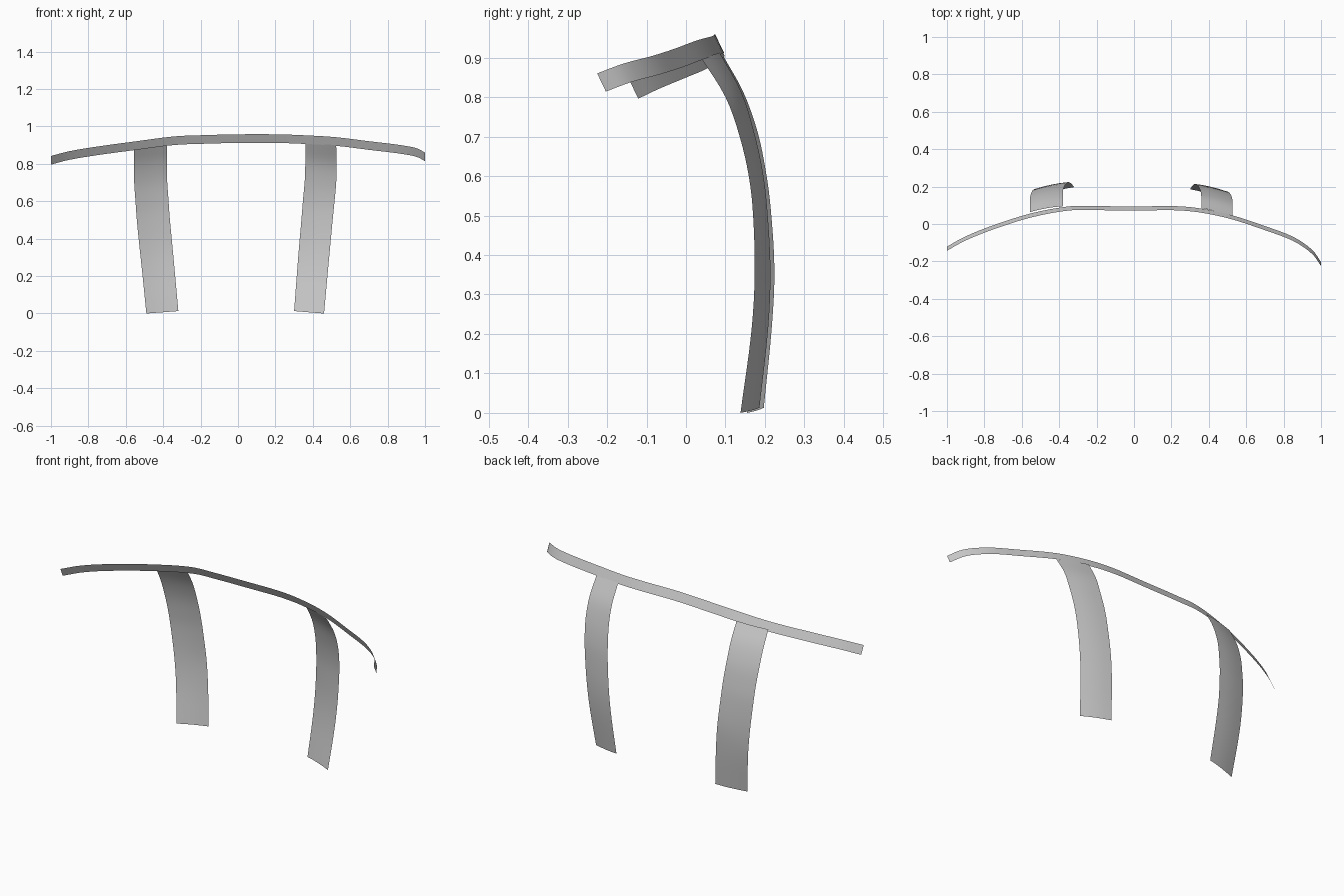
import bpy, bmesh
from mathutils import Vector

grey = bpy.data.materials.new("soft grey")
grey.diffuse_color = (0.6, 0.6, 0.6, 1)


def spline(pts, steps=4):
    """Smooth curve through the given points (Catmull-Rom)."""
    p = [Vector(q) for q in pts]
    p = [2 * p[0] - p[1]] + p + [2 * p[-1] - p[-2]]
    out = []
    for i in range(1, len(p) - 2):
        a, b, c, d = p[i - 1:i + 3]
        for s in range(steps):
            t = s / steps
            out.append(0.5 * (2 * b + (c - a) * t + (2 * a - 5 * b + 4 * c - d) * t * t
                              + (3 * b - a - 3 * c + d) * t ** 3))
    return out + [p[-2]]


def ribbon(name, edge_a, edge_b, bulge=0.0, across=4):
    """Thin open strip between two edge curves, slightly bowed towards +y."""
    bm = bmesh.new()
    rows = []
    for a, b in zip(spline(edge_a), spline(edge_b)):
        row = []
        for j in range(across + 1):
            t = j / across
            co = a.lerp(b, t)
            co.y += bulge * 4 * t * (1 - t)
            row.append(bm.verts.new(co))
        rows.append(row)
    for r, s in zip(rows, rows[1:]):
        for j in range(across):
            bm.faces.new((r[j], r[j + 1], s[j + 1], s[j]))
    me = bpy.data.meshes.new(name)
    bm.to_mesh(me)
    bm.free()
    me.materials.append(grey)
    for f in me.polygons:
        f.use_smooth = True
    ob = bpy.data.objects.new(name, me)
    bpy.context.collection.objects.link(ob)
    return ob


# Long bowed top band: top edge, bottom edge sits lower and further back
top = [(-1, -0.143, 0.842), (-0.9, -0.088, 0.868), (-0.75, -0.028, 0.893),
       (-0.55, 0.035, 0.920), (-0.35, 0.072, 0.946), (-0.2, 0.074, 0.953),
       (0, 0.071, 0.958), (0.2, 0.074, 0.958), (0.35, 0.062, 0.953),
       (0.52, 0.026, 0.943), (0.7, -0.033, 0.921), (0.85, -0.09, 0.903),
       (0.95, -0.158, 0.885), (1, -0.225, 0.860)]
bottom = [(x, y + 0.022, z - 0.046) for x, y, z in top]
ribbon("top_band", top, bottom, across=2)

# Hanging straps: rows of (z, outer x, outer y, inner x, inner y)
left = [(0.89, -0.555, 0.064, -0.38, 0.095), (0.8, -0.557, 0.112, -0.38, 0.145),
        (0.7, -0.555, 0.147, -0.379, 0.181), (0.6, -0.548, 0.168, -0.372, 0.202),
        (0.5, -0.541, 0.181, -0.365, 0.215), (0.35, -0.526, 0.188, -0.351, 0.224),
        (0.2, -0.51, 0.181, -0.337, 0.217), (0.0, -0.49, 0.155, -0.319, 0.197)]
right = [(0.90, 0.525, 0.038, 0.36, 0.085), (0.8, 0.527, 0.100, 0.36, 0.140),
         (0.7, 0.525, 0.136, 0.357, 0.172), (0.6, 0.516, 0.159, 0.348, 0.194),
         (0.5, 0.506, 0.170, 0.340, 0.206), (0.35, 0.492, 0.174, 0.327, 0.214),
         (0.2, 0.478, 0.165, 0.315, 0.208), (0.0, 0.460, 0.138, 0.300, 0.186)]
for name, rows in (("left_strap", left), ("right_strap", right)):
    outer = [(ox, oy, z) for z, ox, oy, ix, iy in rows]
    # inner edge rides a little higher at both ends
    inner = [(ix, iy, z + 0.013) for z, ox, oy, ix, iy in rows]
    ribbon(name, outer, inner, bulge=0.005)
